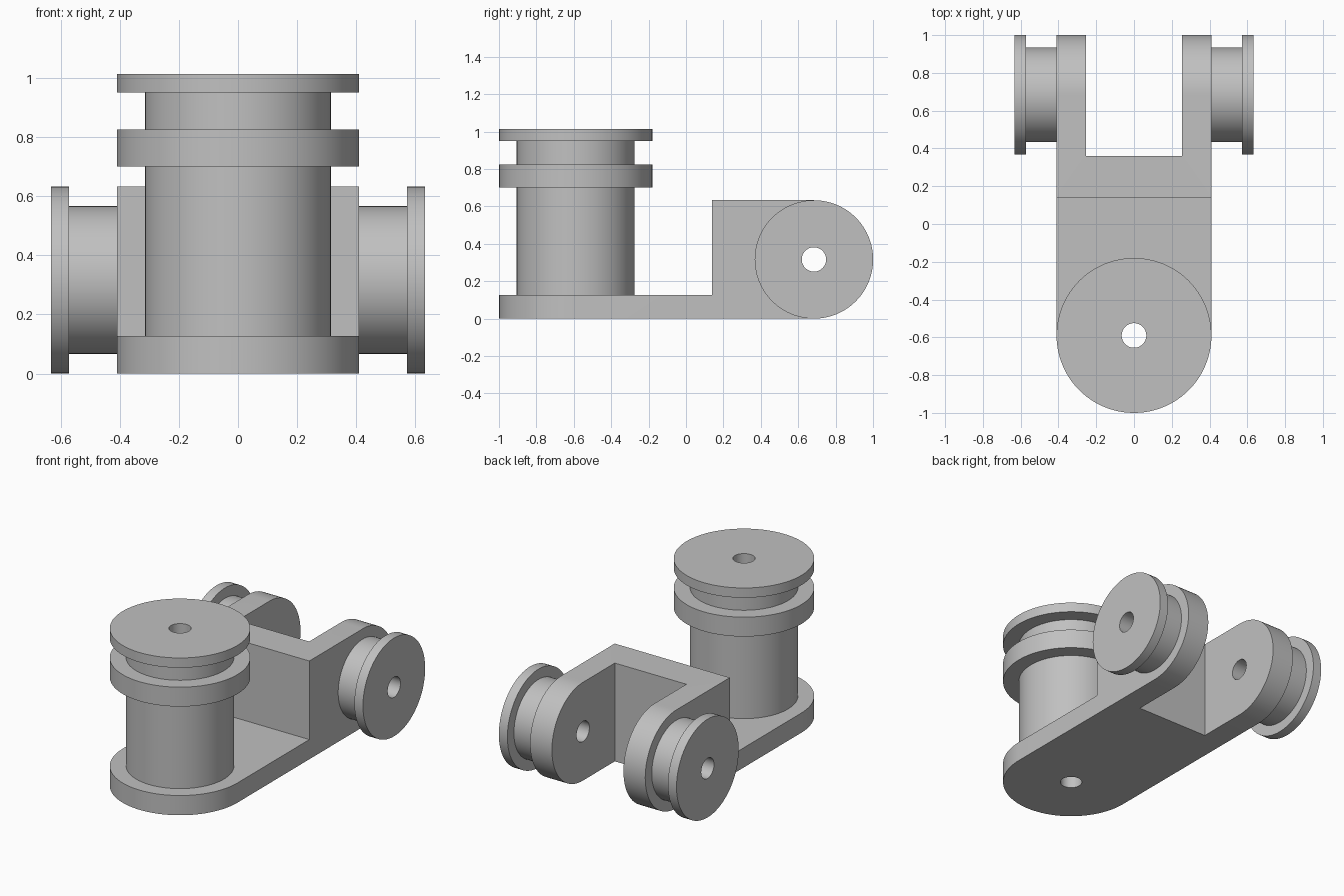
import bpy, bmesh, math
from mathutils import Matrix, Vector

if "Cube" in bpy.data.objects:
    bpy.data.objects.remove(bpy.data.objects["Cube"])

SEG = 96
HOLE = 0.065                      # bore radius
COL_Y = -0.59                     # column axis
AXLE_Y, AXLE_Z, ARM_R = 0.684, 0.3165, 0.3165
HALF_W = 0.41

grey = bpy.data.materials.new("plain grey")
grey.diffuse_color = (0.53, 0.53, 0.53, 1)
grey.use_nodes = True
grey.node_tree.nodes["Principled BSDF"].inputs["Base Color"].default_value = grey.diffuse_color


def make(name, bm):
    bmesh.ops.recalc_face_normals(bm, faces=bm.faces)
    me = bpy.data.meshes.new(name)
    bm.to_mesh(me)
    bm.free()
    me.materials.append(grey)
    ob = bpy.data.objects.new(name, me)
    bpy.context.collection.objects.link(ob)
    return ob


def select(ob):
    bpy.ops.object.select_all(action='DESELECT')
    ob.select_set(True)
    bpy.context.view_layer.objects.active = ob


def smooth(ob):
    select(ob)
    bpy.ops.object.shade_smooth_by_angle(angle=math.radians(30))


def prism(name, points, offset):
    """Extrude a closed outline of 3D points along an offset."""
    bm = bmesh.new()
    face = bm.faces.new([bm.verts.new(p) for p in points])
    ext = bmesh.ops.extrude_face_region(bm, geom=[face], use_keep_orig=True)
    bmesh.ops.translate(bm, vec=Vector(offset),
                        verts=[g for g in ext["geom"] if isinstance(g, bmesh.types.BMVert)])
    return make(name, bm)


def arc(cx, cy, r, a0, a1, n):
    return [(cx + r * math.cos(math.radians(a0 + (a1 - a0) * i / n)),
             cy + r * math.sin(math.radians(a0 + (a1 - a0) * i / n))) for i in range(n + 1)]


def cut(ob, cutter, operation='DIFFERENCE'):
    mod = ob.modifiers.new("cut", 'BOOLEAN')
    mod.operation, mod.object, mod.solver = operation, cutter, 'EXACT'
    select(ob)
    bpy.ops.object.modifier_apply(modifier=mod.name)
    bpy.data.objects.remove(cutter, do_unlink=True)


def lathe(name, profile, matrix):
    """Spin an (r, h) profile about z, then place it."""
    bm = bmesh.new()
    vs = [bm.verts.new((r, 0, h)) for r, h in profile]
    es = [bm.edges.new(p) for p in zip(vs, vs[1:])]
    bmesh.ops.spin(bm, geom=vs + es, cent=(0, 0, 0), axis=(0, 0, 1),
                   angle=math.tau, steps=SEG, use_merge=True)
    bmesh.ops.remove_doubles(bm, verts=bm.verts, dist=1e-5)
    bm.transform(matrix)
    ob = make(name, bm)
    smooth(ob)
    return ob


# Bracket: side outline with round rear end
side = [(-1.1, 0)] + arc(AXLE_Y, AXLE_Z, ARM_R, -90, 90, SEG // 2)
side += [(0.14, 2 * ARM_R), (0.14, 0.127), (-1.1, 0.127)]
bracket = prism("bracket", [(-HALF_W, y, z) for y, z in side], (2 * HALF_W, 0, 0))

# Round front end of the plate
plan = arc(0, COL_Y, HALF_W, 180, 360, SEG // 2) + [(HALF_W, 1.2), (-HALF_W, 1.2)]
cut(bracket, prism("plan_cutter", [(x, y, -0.2) for x, y in plan], (0, 0, 1.2)), 'INTERSECT')

# Slot between the two arms
slot = [(-0.255, 0.36), (0.255, 0.36), (0.255, 1.3), (-0.255, 1.3)]
cut(bracket, prism("slot_cutter", [(x, y, -0.2) for x, y in slot], (0, 0, 1.2)))

# Bores through the plate and the arms
bore = arc(0, 0, HOLE, 0, 360, SEG)[:-1]
cut(bracket, prism("plate_bore", [(x, y + COL_Y, -0.2) for x, y in bore], (0, 0, 0.6)))
cut(bracket, prism("arm_bore", [(-0.7, y + AXLE_Y, z + AXLE_Z) for y, z in bore], (1.4, 0, 0)))
smooth(bracket)

# Column with collar and cap, bored through
lathe("column", [(0.315, 0.127), (0.315, 0.70), (0.41, 0.70), (0.41, 0.825), (0.315, 0.825),
                 (0.315, 0.95), (0.41, 0.95), (0.41, 1.013), (HOLE, 1.013), (HOLE, 0.127)],
      Matrix.Translation((0, COL_Y, 0)))

# Flanged rollers on the outside of each arm
for name, s in (("right_roller", 1), ("left_roller", -1)):
    lathe(name, [(0.25, 0.41), (0.25, 0.572), (ARM_R, 0.572), (ARM_R, 0.633),
                 (HOLE, 0.633), (HOLE, 0.41)],
          Matrix.Translation((0, AXLE_Y, AXLE_Z)) @ Matrix.Rotation(s * math.pi / 2, 4, 'Y'))
